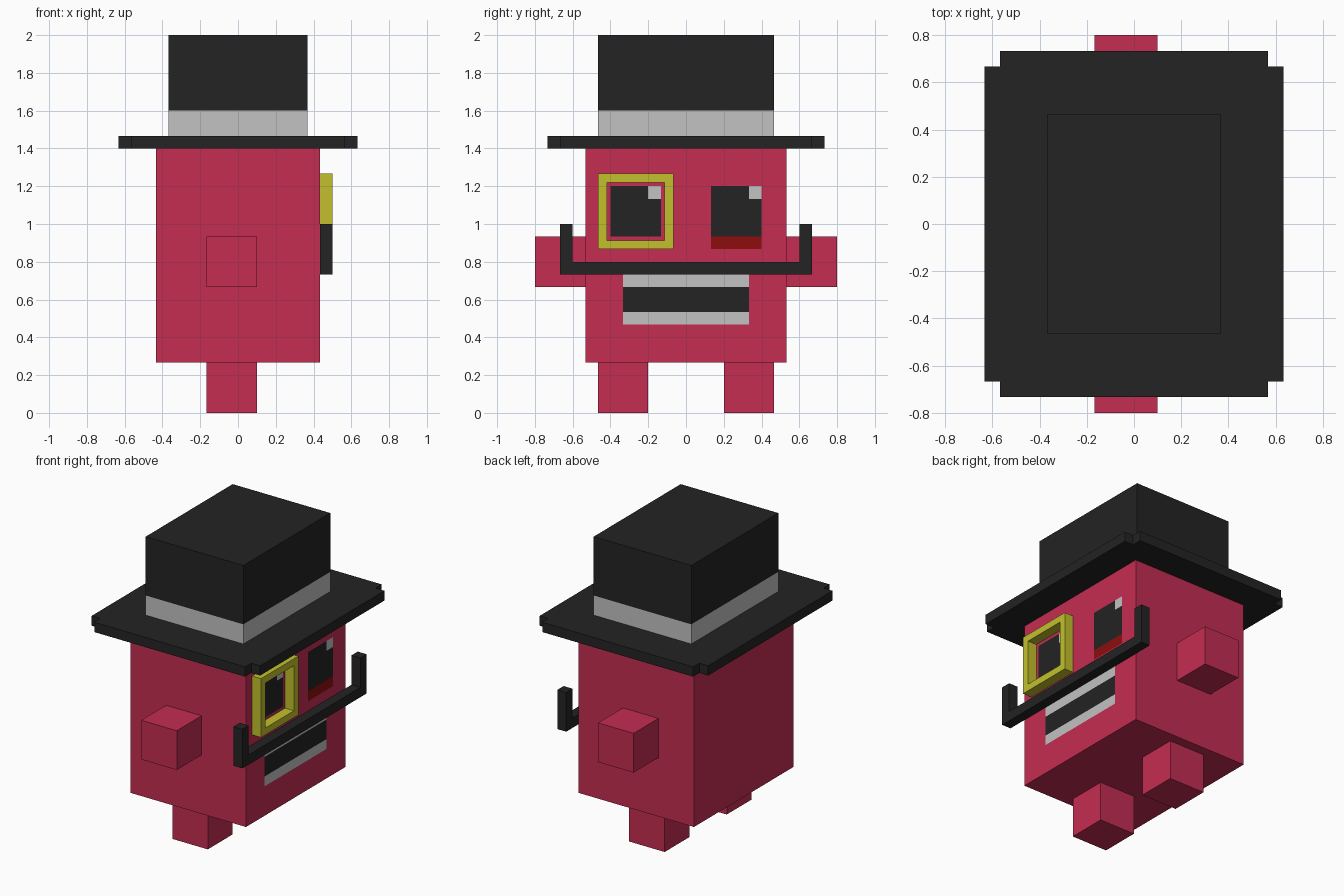
import bpy
import bmesh
from mathutils import Vector

cube = bpy.data.objects.get("Cube")
if cube:
    bpy.data.objects.remove(cube, do_unlink=True)

U = 1 / 15  # one block; all positions below are in blocks


def material(name, rgb):
    mat = bpy.data.materials.new(name)
    mat.use_nodes = True
    mat.diffuse_color = (*rgb, 1)
    mat.node_tree.nodes["Principled BSDF"].inputs["Base Color"].default_value = (*rgb, 1)
    return mat


PINK = material("pink", (0.55, 0.026, 0.084))
BLACK = material("black", (0.017, 0.017, 0.017))
WHITE = material("pale grey", (0.54, 0.54, 0.54))
YELLOW = material("yellow", (0.54, 0.53, 0.026))
RED = material("dark red", (0.27, 0.004, 0.004))


def finish(name, bm, *mats):
    bmesh.ops.recalc_face_normals(bm, faces=bm.faces)
    mesh = bpy.data.meshes.new(name)
    bm.to_mesh(mesh)
    bm.free()
    for mat in mats:
        mesh.materials.append(mat)
    obj = bpy.data.objects.new(name, mesh)
    bpy.context.collection.objects.link(obj)
    return obj


def add_box(bm, x, y, z):
    lows, highs = zip(x, y, z)
    verts = bmesh.ops.create_cube(bm, size=1)["verts"]
    for v in verts:
        v.co = Vector([U * (hi if c > 0 else lo) for c, lo, hi in zip(v.co, lows, highs)])


def box(name, mat, x, y, z):
    bm = bmesh.new()
    add_box(bm, x, y, z)
    return finish(name, bm, mat)


def prism(name, mat, outline, axis, start, end):
    """Extrude a closed outline along x (axis 0) or z (axis 2)."""
    bm = bmesh.new()
    place = (lambda a, b: (start, a, b)) if axis == 0 else (lambda a, b: (a, b, start))
    face = bm.faces.new([bm.verts.new(Vector(place(a, b)) * U) for a, b in outline])
    grown = bmesh.ops.extrude_face_region(bm, geom=[face], use_keep_orig=True)["geom"]
    shift = Vector((0, 0, 0))
    shift[axis] = (end - start) * U
    bmesh.ops.translate(bm, vec=shift, verts=[g for g in grown if isinstance(g, bmesh.types.BMVert)])
    return finish(name, bm, mat)


# Body: the face side is cut into cells and coloured by region
FACE = 6.5
bm = bmesh.new()
add_box(bm, (-FACE, FACE), (-8, 8), (4, 21))


def face_cells():
    bm.normal_update()
    return [f for f in bm.faces if f.normal.x > 0.9]


def cut(axis, values):
    for value in values:
        cells = face_cells()
        geom = set(cells) | {e for f in cells for e in f.edges} | {v for f in cells for v in f.verts}
        point, normal = Vector((0, 0, 0)), Vector((0, 0, 0))
        point[axis], normal[axis] = value * U, 1
        bmesh.ops.bisect_plane(bm, geom=list(geom), plane_co=point, plane_no=normal, dist=1e-5)


cut(1, (-6, -3, -2, 2, 5, 6))
cut(2, (7, 8, 10, 11, 13, 14, 17, 18))

# Regions: y range, z range, material slot; later ones win
regions = [
    ((-5, 5), (7, 11), 2),                            # teeth
    ((-5, 5), (8, 10), 1),                            # mouth
    ((-6, -2), (14, 18), 1), ((2, 6), (14, 18), 1),   # eyes
    ((-3, -2), (17, 18), 2), ((5, 6), (17, 18), 2),   # glints
    ((2, 6), (13, 14), 3),                            # lower lid
]
cut(1, (-5,))
mouth = []
for f in face_cells():
    c = f.calc_center_median() / U
    for (y0, y1), (z0, z1), slot in regions:
        if y0 < c.y < y1 and z0 < c.z < z1:
            f.material_index = slot
    if abs(c.y) < 5 and 8 < c.z < 10:
        mouth.append(f)

# Sink the mouth; teeth give it a pale floor and ceiling
back = bmesh.ops.extrude_face_region(bm, geom=mouth)["geom"]
bmesh.ops.translate(bm, vec=(-U, 0, 0), verts=[g for g in back if isinstance(g, bmesh.types.BMVert)])
bm.normal_update()
for f in bm.faces:
    c = f.calc_center_median() / U
    if FACE - 1 < c.x < FACE - 0.1 and abs(c.y) < 5.1 and 7.5 < c.z < 10.5:
        if abs(f.normal.z) > 0.9:
            f.material_index = 2
        elif abs(f.normal.y) > 0.9:
            f.material_index = 0
finish("body", bm, PINK, BLACK, WHITE, RED)

# Arms and legs
for side, s in (("left", 1), ("right", -1)):
    box(side + "_arm", PINK, (-2.5, 1.5), sorted((8 * s, 12 * s)), (10, 14))
    box(side + "_leg", PINK, (-2.5, 1.5), sorted((3 * s, 7 * s)), (0, 4))

# Square eyeglass: a solid plate with its middle opened up
bm = bmesh.new()
add_box(bm, (FACE, FACE + 1), (-7, -1), (13, 19))
bm.normal_update()
ends = [f for f in bm.faces if abs(f.normal.x) > 0.9]
bmesh.ops.inset_individual(bm, faces=ends, thickness=U)
bmesh.ops.bridge_loops(bm, edges=[e for f in ends for e in f.edges])
bmesh.ops.delete(bm, geom=[f for f in ends if f.is_valid], context="FACES")
finish("eyeglass", bm, YELLOW)

# Moustache with upturned ends
half = [(10, 15), (10, 11), (9, 12), (9, 15)]
bar = [(-10, 11), (10, 11), (10, 15), (9, 15), (9, 12), (-9, 12), (-9, 15), (-10, 15)]
prism("moustache", BLACK, bar, 0, FACE, FACE + 1)

# Hat: brim with notched corners, band and crown
brim = []
for sx, sy in ((1, 1), (-1, 1), (-1, -1), (1, -1)):
    corner = [(9.5 * sx, 10 * sy), (8.5 * sx, 10 * sy), (8.5 * sx, 11 * sy)]
    brim += corner if sx * sy > 0 else corner[::-1]
prism("hat_brim", BLACK, brim, 2, 21, 22)
box("hat_band", WHITE, (-5.5, 5.5), (-7, 7), (22, 24))
box("hat_crown", BLACK, (-5.5, 5.5), (-7, 7), (24, 30))
